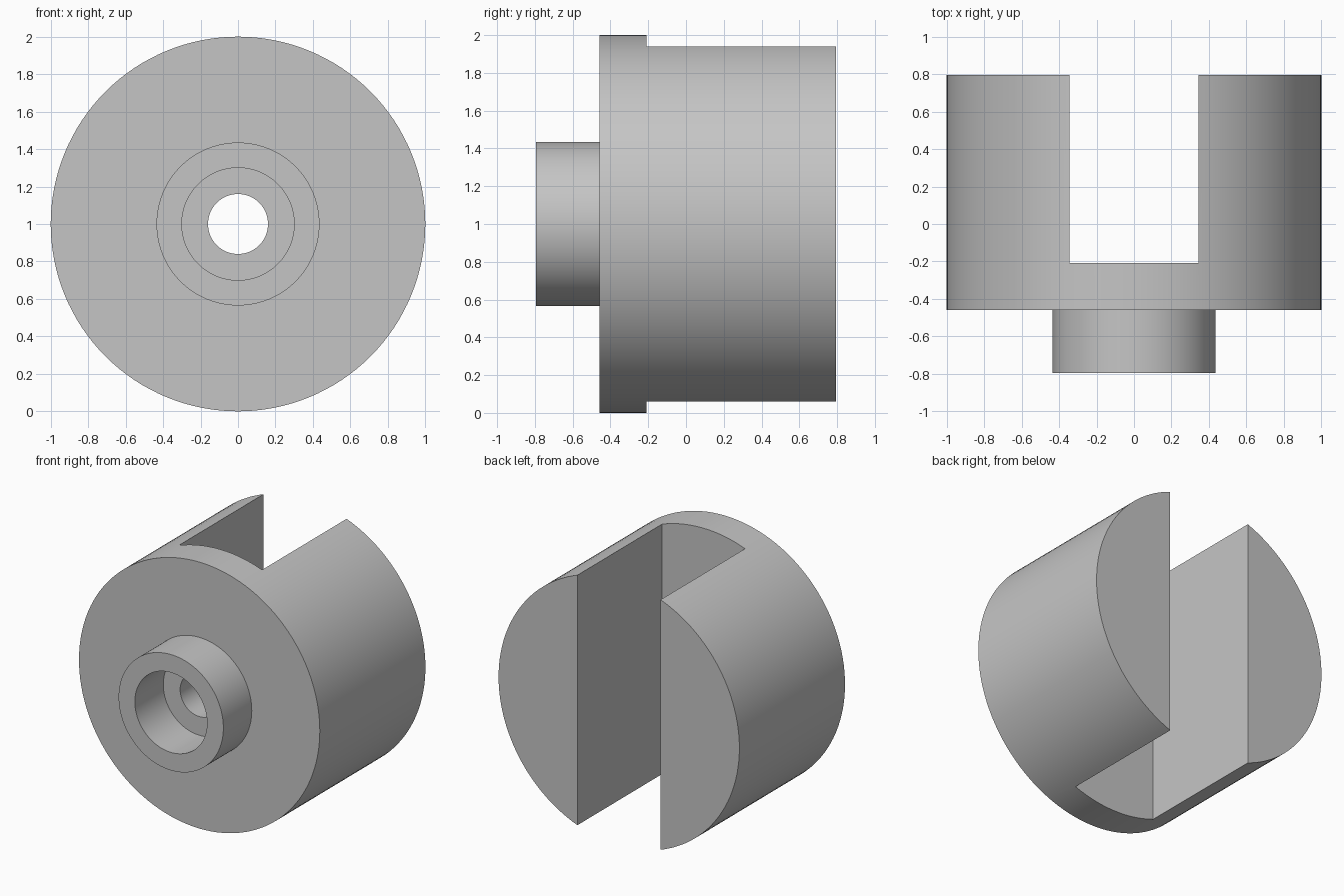
import bpy
import bmesh
import math
from mathutils import Vector

default = bpy.data.objects.get("Cube")
if default:
    bpy.data.objects.remove(default, do_unlink=True)

SEGMENTS = 128
FRONT, SHOULDER, SLOT_FLOOR, BACK = -0.795, -0.458, -0.208, 0.795
BODY_R, BOSS_R, BORE_R, HOLE_R = 1.0, 0.435, 0.30, 0.16
SLOT_HALF = 0.345

grey = bpy.data.materials.new("machined grey")
grey.use_nodes = True
colour = (0.56, 0.56, 0.56, 1)
grey.diffuse_color = colour
grey.node_tree.nodes["Principled BSDF"].inputs["Base Color"].default_value = colour


def mesh_object(name, bm):
    bmesh.ops.recalc_face_normals(bm, faces=bm.faces[:])
    mesh = bpy.data.meshes.new(name)
    bm.to_mesh(mesh)
    bm.free()
    obj = bpy.data.objects.new(name, mesh)
    bpy.context.collection.objects.link(obj)
    mesh.materials.append(grey)
    return obj


# Turned body: flange, hollow boss, counterbore and through hole in one profile
profile = [(HOLE_R, BACK), (BODY_R, BACK), (BODY_R, SHOULDER), (BOSS_R, SHOULDER),
           (BOSS_R, FRONT), (BORE_R, FRONT), (BORE_R, SHOULDER), (HOLE_R, SHOULDER)]
bm = bmesh.new()
centre = Vector((0, 0, 1))
rings = []
for i in range(SEGMENTS):
    a = 2 * math.pi * i / SEGMENTS
    rings.append([bm.verts.new(centre + Vector((r * math.cos(a), y, r * math.sin(a))))
                  for r, y in profile])
for i, ring in enumerate(rings):
    following = rings[(i + 1) % SEGMENTS]
    for j in range(len(profile)):
        k = (j + 1) % len(profile)
        bm.faces.new((ring[j], ring[k], following[k], following[j]))
body = mesh_object("slotted_body", bm)

# Slot cutter, open at the back, top and bottom
bm = bmesh.new()
bmesh.ops.create_cube(bm, size=1)
slot_end = BACK + 0.5
bmesh.ops.scale(bm, vec=(2 * SLOT_HALF, slot_end - SLOT_FLOOR, 3), verts=bm.verts[:])
bmesh.ops.translate(bm, vec=(0, (slot_end + SLOT_FLOOR) / 2, 1), verts=bm.verts[:])
cutter = mesh_object("slot_cutter", bm)
cutter.hide_render = True

# Cut the slot, then smooth the round walls and keep the rims crisp
cut = body.modifiers.new("slot", "BOOLEAN")
cut.operation = "DIFFERENCE"
cut.solver = "EXACT"
cut.object = cutter
bpy.ops.object.select_all(action="DESELECT")
body.select_set(True)
bpy.context.view_layer.objects.active = body
bpy.ops.object.modifier_apply(modifier=cut.name)
bpy.data.objects.remove(cutter, do_unlink=True)
bpy.ops.object.shade_smooth_by_angle(angle=math.radians(30))
